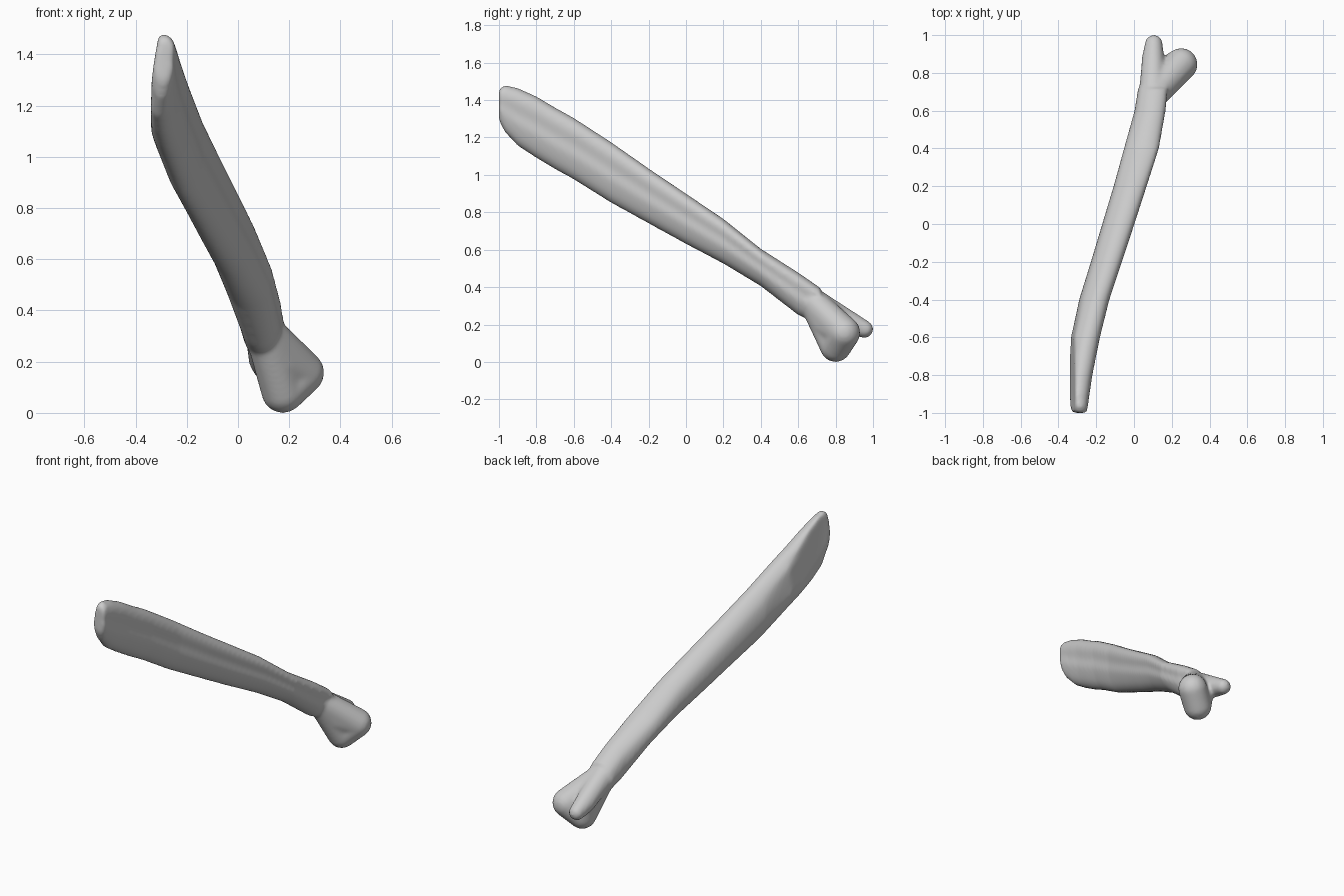
import bpy, bmesh, math
from mathutils import Vector

cube = bpy.data.objects.get("Cube")
if cube:
    bpy.data.objects.remove(cube, do_unlink=True)

bone = bpy.data.materials.new("bone_grey")
bone.use_nodes = True
bone.diffuse_color = (0.6, 0.6, 0.6, 1)
bone.node_tree.nodes["Principled BSDF"].inputs["Base Color"].default_value = (0.6, 0.6, 0.6, 1)

# Shaft cross-section, flat and faintly grooved on the +x side
SECTION = [(.6, 1), (.88, .93), (1, .77), (.95, .55), (.96, .36), (.78, .1),
           (.5, 0), (.22, .1), (.04, .34), (0, .55), (.09, .8), (.32, .95)]

# Shaft stations: y, x range, z range
STATIONS = [(-1, -.33, -.25, 1.29, 1.46), (-.97, -.35, -.245, 1.23, 1.48),
            (-.9, -.38, -.235, 1.155, 1.465), (-.8, -.375, -.22, 1.09, 1.42),
            (-.7, -.36, -.2, 1.03, 1.36), (-.6, -.34, -.18, .975, 1.305),
            (-.4, -.29, -.13, .85, 1.175), (-.2, -.228, -.063, .74, 1.035),
            (0, -.168, .003, .63, .9), (.2, -.108, .068, .525, .765),
            (.4, -.053, .133, .405, .605), (.6, .003, .168, .25, .478),
            (.72, .022, .18, .2, .395)]


def smooth_loop(points, steps=4):
    """Closed Catmull-Rom curve through the points."""
    pts, out = [Vector(p) for p in points], []
    n = len(pts)
    for i in range(n):
        a, b, c, d = (pts[(i + k) % n] for k in (-1, 0, 1, 2))
        for s in range(steps):
            t = s / steps
            out.append(b + (c - a) * t / 2 + (2 * a - 5 * b + 4 * c - d) * t * t / 2
                       + (3 * b - a - 3 * c + d) * t ** 3 / 2)
    return out


def add_shaft(bm):
    loop, rings = smooth_loop(SECTION), []
    for y, x0, x1, z0, z1 in STATIONS:
        ring = []
        for u, v in loop:
            # Oblique broken side at the upper end
            cut = -.34 + .04 * max(0, v - .25)
            x = max(x0 + (x1 - x0) * u, cut)
            ring.append(bm.verts.new((x, y, z0 + (z1 - z0) * v)))
        rings.append(ring)
    n = len(loop)
    for a, b in zip(rings, rings[1:]):
        for i in range(n):
            j = (i + 1) % n
            bm.faces.new((a[i], a[j], b[j], b[i]))
    bm.faces.new(rings[0])
    bm.faces.new(rings[-1])


def add_hull(bm, balls):
    """Convex skin around a group of balls (centre, radius)."""
    part = bmesh.new()
    for centre, r in balls:
        made = bmesh.ops.create_icosphere(part, subdivisions=3, radius=r)
        bmesh.ops.translate(part, verts=made["verts"], vec=centre)
    points = [v.co.copy() for v in part.verts]
    part.free()
    verts = [bm.verts.new(p) for p in points]
    hull = bmesh.ops.convex_hull(bm, input=verts)
    bmesh.ops.delete(bm, geom=[v for v in verts if v.is_valid and not v.link_faces],
                     context="VERTS")


bm = bmesh.new()
add_shaft(bm)
# Flared neck, large double joint lobe and small rear knob
neck = ((.1, .68, .32), .075)
side_lobe = ((.25, .845, .157), .087)
low_lobe = ((.175, .8, .083), .084)
add_hull(bm, [neck, side_lobe, ((.16, .76, .2), .085)])
add_hull(bm, [neck, low_lobe, ((.16, .8, .18), .085)])
add_hull(bm, [side_lobe, low_lobe])
add_hull(bm, [neck, ((.1, .88, .205), .058), ((.105, .955, .175), .047)])
bmesh.ops.recalc_face_normals(bm, faces=bm.faces)

mesh = bpy.data.meshes.new("bone_shaft_and_joint")
bm.to_mesh(mesh)
bm.free()
mesh.materials.append(bone)
obj = bpy.data.objects.new("bone_shaft_and_joint", mesh)
bpy.context.collection.objects.link(obj)

# Fuse the parts into one organic surface
remesh = obj.modifiers.new("fuse", "REMESH")
remesh.mode = "VOXEL"
remesh.voxel_size = 0.011
remesh.use_smooth_shade = True
soften = obj.modifiers.new("soften", "SMOOTH")
soften.factor = 0.5
soften.iterations = 8
